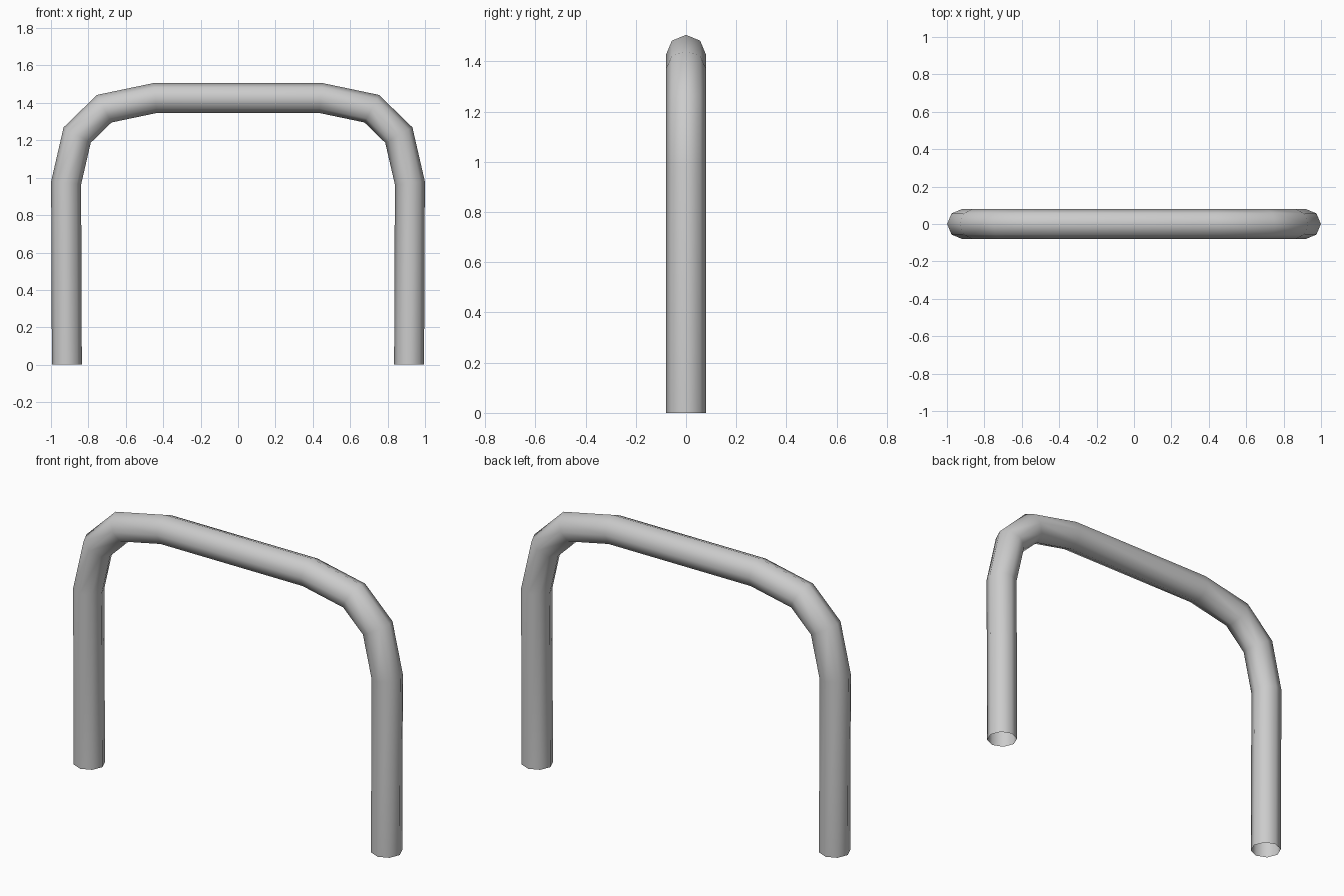
import bpy, bmesh, math
from mathutils import Vector

if "Cube" in bpy.data.objects:
    bpy.data.objects.remove(bpy.data.objects["Cube"])

RADIUS, SIDES = 0.08, 8

# Centre line of the right half (x, z), mirrored to give the full arch
half = [(0.915, 0.0), (0.919, 0.972), (0.860, 1.228), (0.715, 1.369), (0.443, 1.426)]
path = [Vector((-x, 0, z)) for x, z in half] + [Vector((x, 0, z)) for x, z in reversed(half)]

# Sweep an octagonal ring along the path with mitred bends
bm = bmesh.new()
rings = []
side = Vector((0, 1, 0))
for i, p in enumerate(path):
    first, last = i == 0, i == len(path) - 1
    d_in = (path[1] - p if first else p - path[i - 1]).normalized()
    d_out = (d_in if last else path[i + 1] - p).normalized()
    tangent = (d_in + d_out).normalized()
    out = side.cross(tangent) / tangent.dot(d_in)
    if first or last:
        out = Vector((1 if out.x > 0 else -1, 0, 0))  # feet cut level
    ring = []
    for k in range(SIDES):
        a = 2 * math.pi * k / SIDES
        ring.append(bm.verts.new(p + RADIUS * (math.cos(a) * out + math.sin(a) * side)))
    rings.append(ring)

# Skin the tube, leaving both feet open
for a, b in zip(rings, rings[1:]):
    for k in range(SIDES):
        n = (k + 1) % SIDES
        bm.faces.new((a[k], a[n], b[n], b[k])).smooth = True
bmesh.ops.recalc_face_normals(bm, faces=bm.faces)
centre = path[0] + Vector((0, 0, 0.4))
bm.faces.ensure_lookup_table()
f = bm.faces[0]
if f.normal.dot(f.calc_center_median() - centre) < 0:
    bmesh.ops.reverse_faces(bm, faces=bm.faces)

mesh = bpy.data.meshes.new("bent_tube_arch")
bm.to_mesh(mesh)
bm.free()
bpy.context.collection.objects.link(bpy.data.objects.new("bent_tube_arch", mesh))
